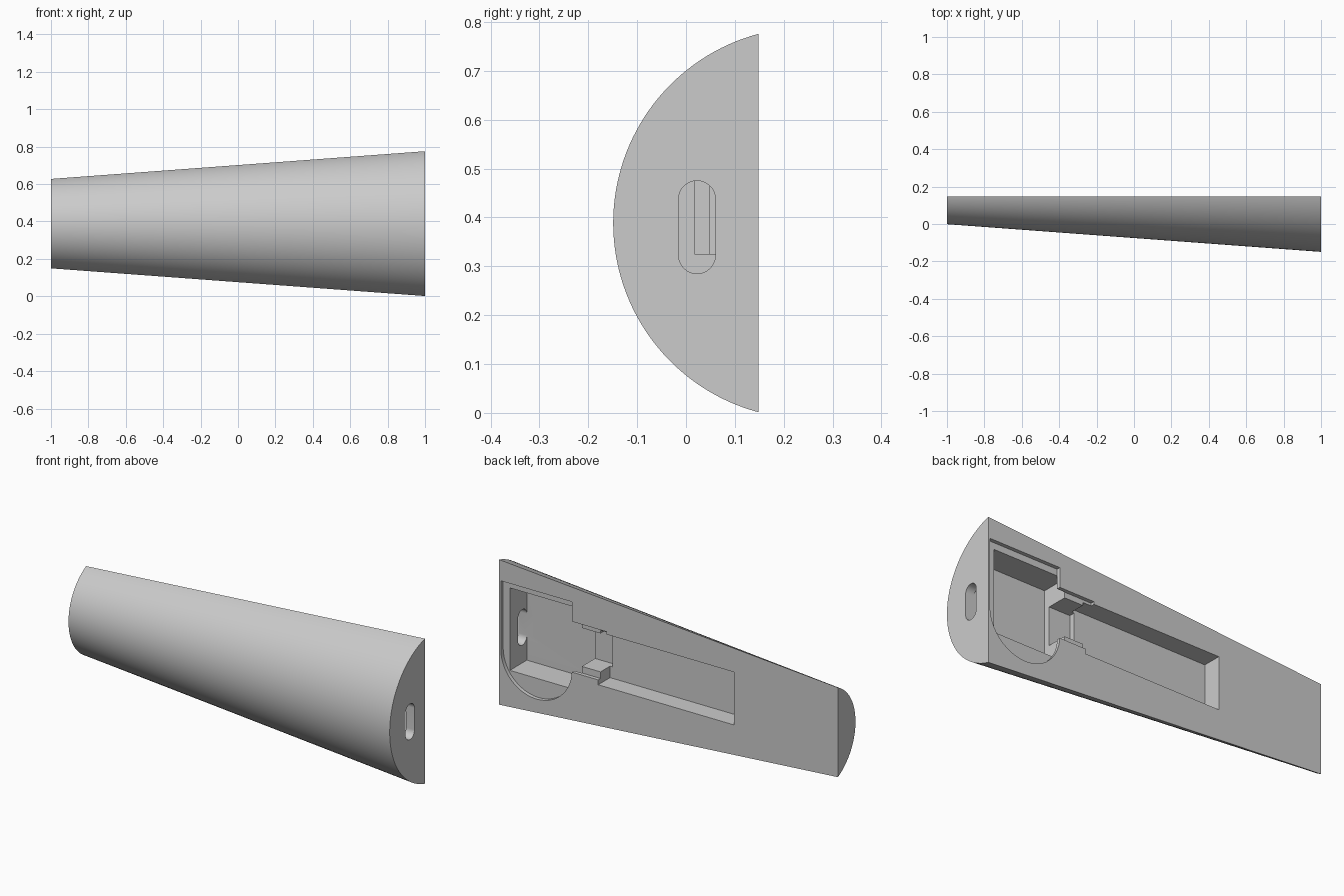
import bpy, bmesh, math
from mathutils import Vector

cube = bpy.data.objects.get("Cube")
if cube:
    bpy.data.objects.remove(cube, do_unlink=True)

BACK = 0.148      # plane of the flat back face
MID = 0.3885      # height of the long axis

grey = bpy.data.materials.new("plain_grey")
grey.use_nodes = True
colour = (0.6, 0.6, 0.6, 1)
grey.diffuse_color = colour
grey.node_tree.nodes["Principled BSDF"].inputs["Base Color"].default_value = colour


def loft(name, start, end):
    """Solid between two matching closed outlines."""
    bm = bmesh.new()
    a = [bm.verts.new(p) for p in start]
    b = [bm.verts.new(p) for p in end]
    n = len(a)
    bm.faces.new(a)
    bm.faces.new(b[::-1])
    for i in range(n):
        j = (i + 1) % n
        bm.faces.new((a[i], b[i], b[j], a[j]))
    bmesh.ops.recalc_face_normals(bm, faces=bm.faces)
    mesh = bpy.data.meshes.new(name)
    bm.to_mesh(mesh)
    bm.free()
    obj = bpy.data.objects.new(name, mesh)
    bpy.context.collection.objects.link(obj)
    mesh.materials.append(grey)
    return obj


def segment(x, half, rise, steps=64):
    """Circular segment with its chord on the back plane."""
    r = (half * half + rise * rise) / (2 * rise)
    sweep = math.atan2(half, r - rise)
    angles = [sweep * (2 * i / steps - 1) for i in range(steps + 1)]
    return [Vector((x, BACK - rise + r - r * math.cos(t), MID + r * math.sin(t)))
            for t in angles]


def pocket(name, outline, near, far):
    """Cutter from an x-z outline, between two depths below the back face."""
    return loft(name, [(x, BACK - near, z) for x, z in outline],
                [(x, BACK - far, z) for x, z in outline])


def rect(x0, x1, z0, z1):
    return [(x0, z0), (x1, z0), (x1, z1), (x0, z1)]


def arc(cx, cz, r, a0, a1, steps=24):
    return [(cx + r * math.cos(math.radians(a0 + (a1 - a0) * i / steps)),
             cz + r * math.sin(math.radians(a0 + (a1 - a0) * i / steps)))
            for i in range(steps + 1)]


# Tapered half-round body
body = loft("tapered_body", segment(-1, 0.239, 0.149), segment(1, 0.387, 0.297))

# Round-bottomed lid seat, compartments and the end slot
lid = [(0.99, 0.665)] + [(0.57, 0.665)] + arc(0.78, 0.30, 0.21, 180, 360)
slot = arc(0.0225, 0.4375, 0.0375, 0, 180) + arc(0.0225, 0.3225, 0.0375, 180, 360)
cutters = [
    pocket("lid_seat_cutter", lid, -0.05, 0.02),
    pocket("bridge_seat_cutter", rect(0.365, 0.575, 0.29, 0.56), -0.06, 0.02),
    pocket("deep_compartment_cutter", rect(0.525, 0.95, 0.19, 0.63), 0.019, 0.163),
    pocket("channel_cutter", rect(0.40, 0.53, 0.325, 0.53), -0.07, 0.131),
    pocket("long_compartment_cutter", rect(-0.386, 0.415, 0.264, 0.546), -0.08, 0.1),
    loft("end_slot_cutter", [(0.9, y, z) for y, z in slot],
         [(1.1, y, z) for y, z in slot]),
]
for cutter in cutters:
    cutter.hide_render = True
    cutter.hide_set(True)
    cutter.display_type = 'WIRE'
    cut = body.modifiers.new(cutter.name, 'BOOLEAN')
    cut.operation = 'DIFFERENCE'
    cut.solver = 'EXACT'
    cut.object = cutter

# Bake the cuts, remove the helpers, smooth the curved front
bpy.context.view_layer.objects.active = body
body.select_set(True)
for cutter in cutters:
    bpy.ops.object.modifier_apply(modifier=cutter.name)
    bpy.data.objects.remove(cutter, do_unlink=True)
bpy.ops.object.shade_smooth_by_angle(angle=math.radians(30))
